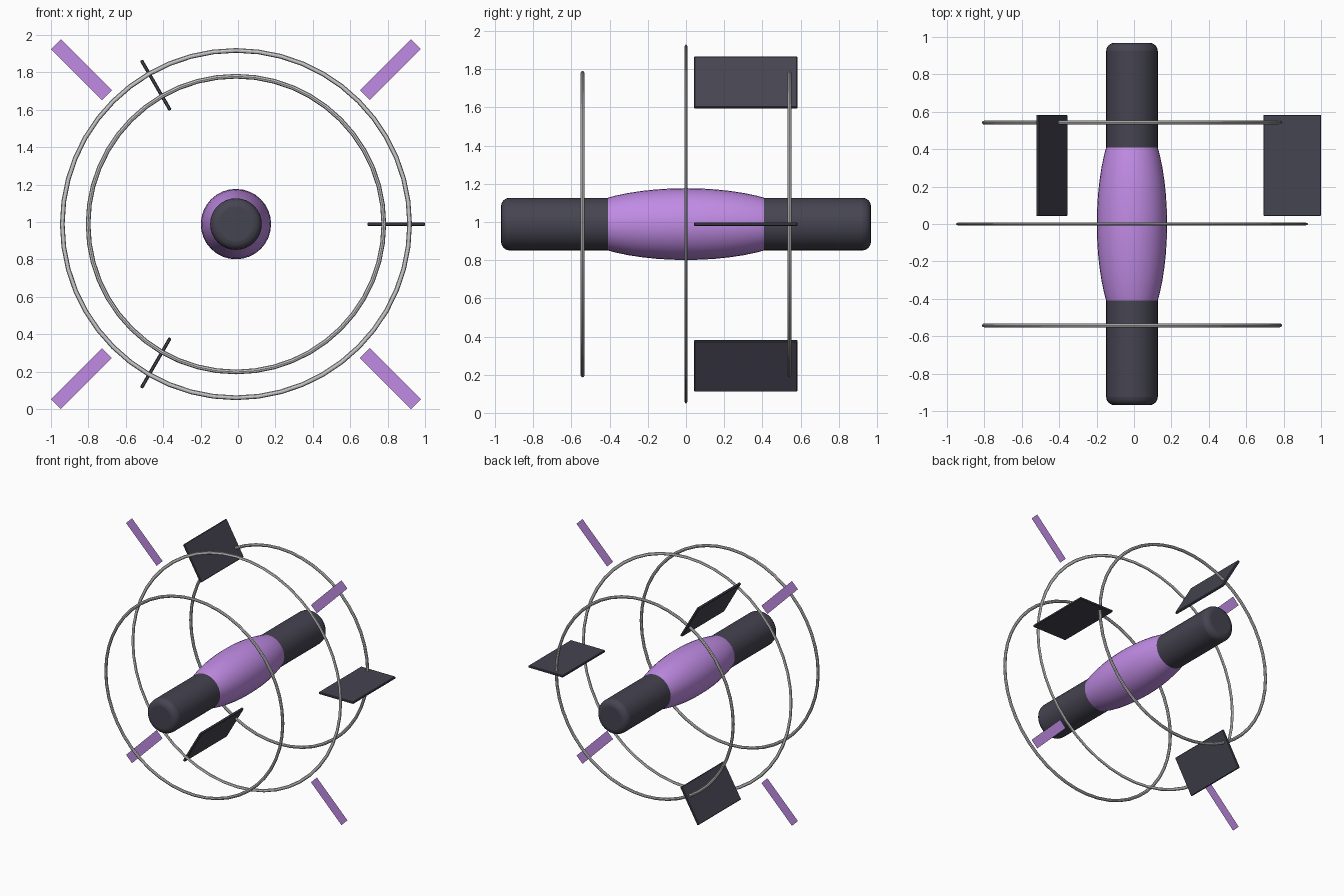
import bpy
from math import radians, cos, sin, pi
from mathutils import Matrix

if "Cube" in bpy.data.objects:
    bpy.data.objects.remove(bpy.data.objects["Cube"])

CX, CZ = -0.011, 0.989   # hub axis runs along y through this point


def material(name, rgb):
    m = bpy.data.materials.new(name)
    m.diffuse_color = (*rgb, 1)
    m.use_nodes = True
    m.node_tree.nodes["Principled BSDF"].inputs["Base Color"].default_value = m.diffuse_color
    return m


PURPLE = material("purple", (0.53, 0.26, 0.78))
DARK = material("dark", (0.060, 0.058, 0.082))


def finish(name, mat=None, smooth=True, bevel=0, segments=2):
    ob = bpy.context.object
    ob.name = name
    if mat:
        ob.data.materials.append(mat)
    if bevel:
        b = ob.modifiers.new("bevel", 'BEVEL')
        b.width, b.segments, b.limit_method = bevel, segments, 'ANGLE'
        b.angle_limit = radians(40)
    if smooth:
        bpy.ops.object.shade_smooth_by_angle(angle=radians(40))
    return ob


# dark hull tube with rounded ends
bpy.ops.mesh.primitive_cylinder_add(vertices=32, radius=0.138, depth=1.938,
                                    location=(CX, 0, CZ), rotation=(pi / 2, 0, 0))
finish("hull_tube", DARK, bevel=0.045, segments=4)

# purple stretched sphere swelling out of the hull
bpy.ops.mesh.primitive_uv_sphere_add(segments=32, ring_count=24, radius=1,
                                     location=(CX, 0, CZ), rotation=(pi / 2, 0, 0))
bpy.context.object.scale = (0.188, 0.188, 0.605)
finish("hull_bulge", PURPLE)


# rings: slightly flattened along the hull axis
def ring(name, y, outer, tube, flat):
    bpy.ops.mesh.primitive_torus_add(major_segments=48, minor_segments=8,
                                     major_radius=outer - tube, minor_radius=tube,
                                     location=(CX, y, CZ), rotation=(pi / 2, 0, 0))
    bpy.context.object.scale = (1, 1, flat / tube)
    finish(name)


ring("main_ring", 0, 0.941, 0.0125, 0.0075)
ring("front_ring", -0.542, 0.803, 0.0125, 0.0105)
ring("rear_ring", 0.542, 0.803, 0.0125, 0.0105)

# three dark fins around the rear half
for i in range(3):
    a = radians(120 * i)
    bpy.ops.mesh.primitive_cube_add(size=1)
    ob = bpy.context.object
    ob.data.transform(Matrix.Diagonal((0.308, 0.542, 0.018, 1)))
    ob.location = (CX + 0.857 * cos(a), 0.313, CZ + 0.857 * sin(a))
    ob.rotation_euler = (0, -a, 0)
    finish(f"fin_{i + 1}", DARK, smooth=False, bevel=0.004, segments=1)

# four paper-thin purple beams on the diagonals
for i in range(4):
    a = radians(45 + 90 * i)
    bpy.ops.mesh.primitive_plane_add(size=1)
    ob = bpy.context.object
    ob.data.transform(Matrix.Rotation(pi / 2, 4, 'X') @ Matrix.Diagonal((0.386, 0.075, 1, 1)))
    ob.location = (CX + 1.168 * cos(a), 0, CZ + 1.168 * sin(a))
    ob.rotation_euler = (0, -a, 0)
    finish(f"beam_{i + 1}", PURPLE, smooth=False)
